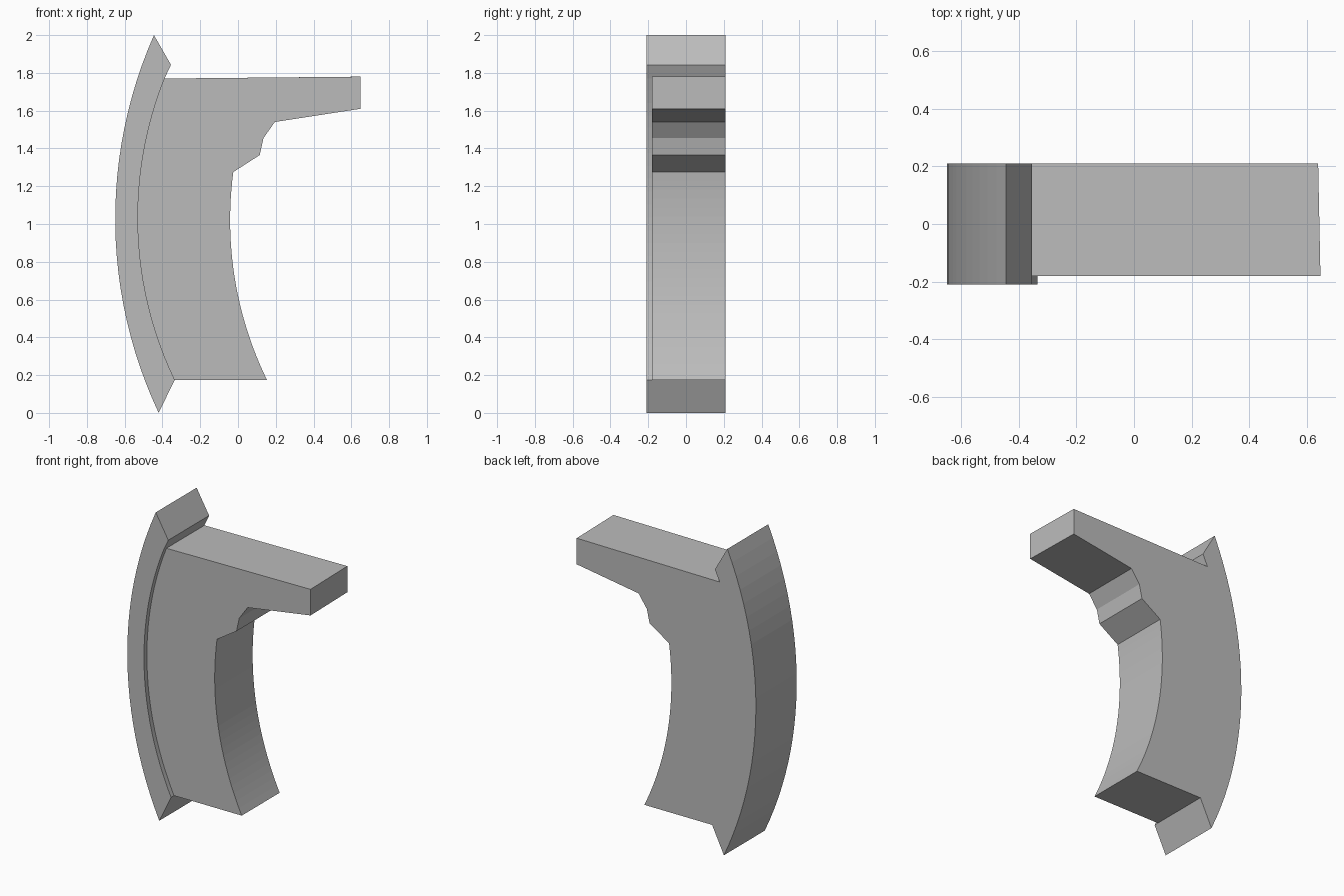
import bpy, bmesh, math
from mathutils import Vector

if "Cube" in bpy.data.objects:
    bpy.data.objects.remove(bpy.data.objects["Cube"])

grey = bpy.data.materials.new("plain grey")
grey.diffuse_color = (0.5, 0.5, 0.5, 1)
grey.use_nodes = True
grey.node_tree.nodes["Principled BSDF"].inputs["Base Color"].default_value = grey.diffuse_color


def arc(a, b, c, n=24):
    """Points on the circular arc from a through b to c (x, z)."""
    (ax, ay), (bx, by), (cx, cy) = a, b, c
    d = 2 * (ax * (by - cy) + bx * (cy - ay) + cx * (ay - by))
    sa, sb, sc = ax*ax + ay*ay, bx*bx + by*by, cx*cx + cy*cy
    ux = (sa * (by - cy) + sb * (cy - ay) + sc * (ay - by)) / d
    uy = (sa * (cx - bx) + sb * (ax - cx) + sc * (bx - ax)) / d
    o = Vector((ux, uy))
    va, vc = Vector(a) - o, Vector(c) - o
    t0 = math.atan2(va.y, va.x)
    sweep = math.atan2(va.x * vc.y - va.y * vc.x, va.dot(vc))
    return [(ux + va.length * math.cos(t0 + sweep * i / n),
             uy + va.length * math.sin(t0 + sweep * i / n)) for i in range(n + 1)]


def extrude_profile(name, pts, y0, y1):
    """Solid from an x-z outline, running from y0 to y1."""
    bm = bmesh.new()
    face = bm.faces.new([bm.verts.new((x, y0, z)) for x, z in pts])
    ext = bmesh.ops.extrude_face_region(bm, geom=[face])
    for v in ext["geom"]:
        if isinstance(v, bmesh.types.BMVert):
            v.co.y = y1
            if v.co.x > 0.6:          # arm tip is cut slightly out of square
                v.co.x -= 0.008
    bmesh.ops.recalc_face_normals(bm, faces=bm.faces)
    me = bpy.data.meshes.new(name)
    bm.to_mesh(me)
    bm.free()
    me.materials.append(grey)
    ob = bpy.data.objects.new(name, me)
    bpy.context.collection.objects.link(ob)
    return ob


# Shared joint line between rim and body
joint = arc((-0.335, 0.175), (-0.53, 1.02), (-0.389, 1.77))

# Curved outer rim with slanted ends
outer = arc((-0.445, 2.0), (-0.65, 1.02), (-0.42, 0.0))
extrude_profile("curved_rim", outer + joint + [(-0.355, 1.843)], -0.21, 0.21)

# Body with concave inner side, stepped bracket and top arm
inner = arc((-0.025, 1.275), (-0.015, 0.7), (0.153, 0.175))
arm = [(0.648, 1.78), (0.648, 1.61), (0.195, 1.54), (0.135, 1.455), (0.115, 1.365)]
extrude_profile("body_and_arm", joint + arm + inner, -0.18, 0.21)
